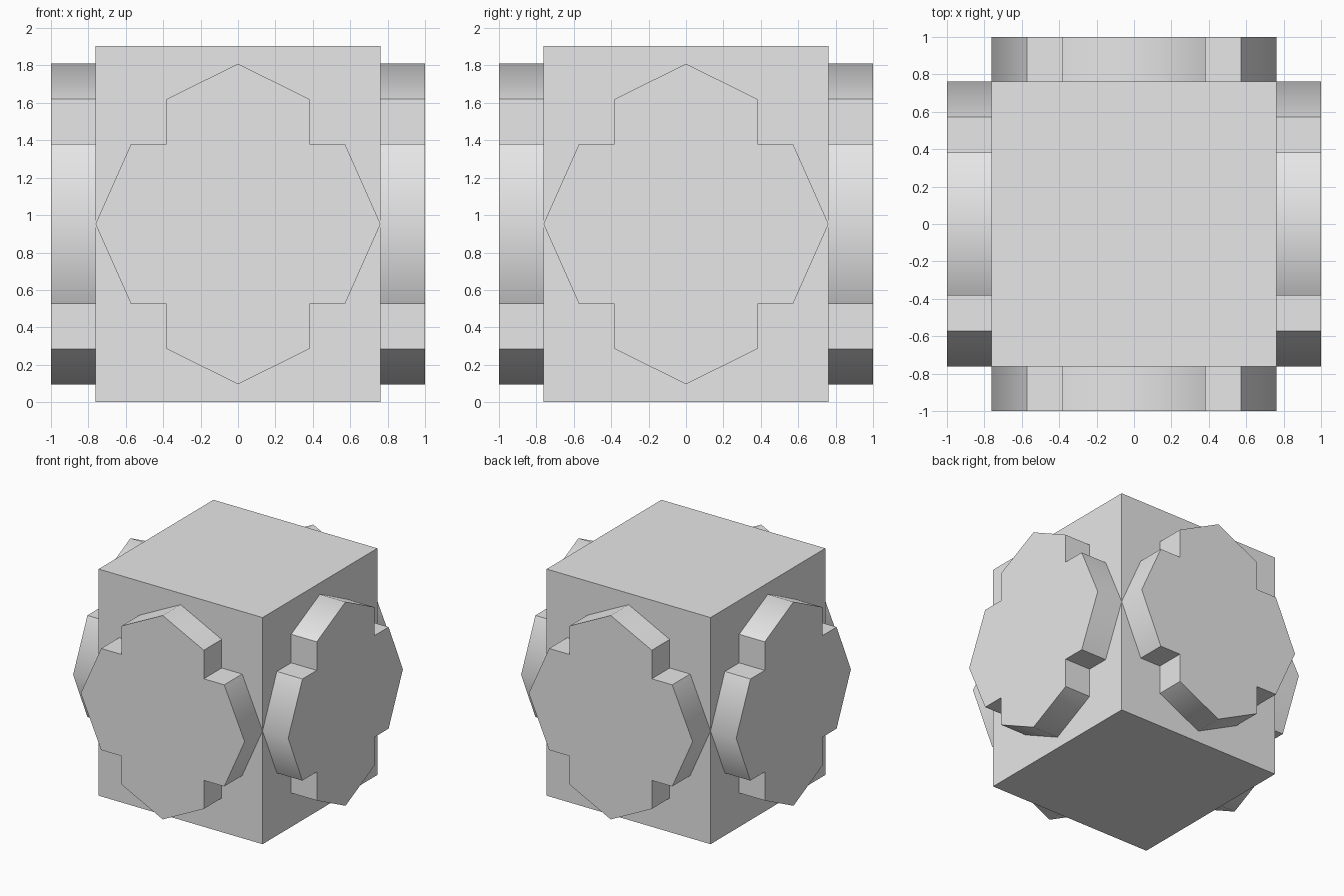
import bpy, bmesh, math
from mathutils import Matrix, Vector

if "Cube" in bpy.data.objects:
    bpy.data.objects.remove(bpy.data.objects["Cube"], do_unlink=True)

HALF, HEIGHT, REACH = 0.762, 1.905, 1.0
MID = HEIGHT / 2

grey = bpy.data.materials.new("light grey")
grey.use_nodes = True
colour = (0.8, 0.8, 0.8, 1)
grey.diffuse_color = colour
grey.node_tree.nodes["Principled BSDF"].inputs["Base Color"].default_value = colour


def add_object(name, bm):
    bmesh.ops.recalc_face_normals(bm, faces=bm.faces)
    mesh = bpy.data.meshes.new(name)
    bm.to_mesh(mesh)
    bm.free()
    mesh.materials.append(grey)
    obj = bpy.data.objects.new(name, mesh)
    bpy.context.collection.objects.link(obj)
    return obj


# Central block
bm = bmesh.new()
bmesh.ops.create_cube(bm, size=1, matrix=Matrix.Translation((0, 0, MID))
                      @ Matrix.Diagonal((2 * HALF, 2 * HALF, HEIGHT, 1)))
add_object("body_block", bm)

# Stepped plate outline: one quarter, mirrored into a full loop
quarter = [(0, 0.857), (0.382, 0.667), (0.382, 0.427), (0.572, 0.427), (HALF, 0)]
right_half = quarter + [(x, -z) for x, z in quarter[-2::-1]]
outline = right_half + [(-x, z) for x, z in right_half[-2:0:-1]]


def side_plate(name, turn):
    bm = bmesh.new()
    face = bm.faces.new([bm.verts.new((x, -HALF, z + MID)) for x, z in outline])
    grown = bmesh.ops.extrude_face_region(bm, geom=[face], use_keep_orig=True)
    front = [v for v in grown["geom"] if isinstance(v, bmesh.types.BMVert)]
    bmesh.ops.translate(bm, verts=front, vec=Vector((0, HALF - REACH, 0)))
    bmesh.ops.rotate(bm, verts=bm.verts, matrix=Matrix.Rotation(turn, 3, "Z"))
    obj = add_object(name, bm)
    # Round shading over the shallow points, steps stay sharp
    bpy.ops.object.select_all(action="DESELECT")
    obj.select_set(True)
    bpy.context.view_layer.objects.active = obj
    bpy.ops.object.shade_smooth_by_angle(angle=math.radians(60))


# One plate on each upright side
for i, side in enumerate(("front", "left", "back", "right")):
    side_plate(side + "_plate", i * math.pi / 2)
